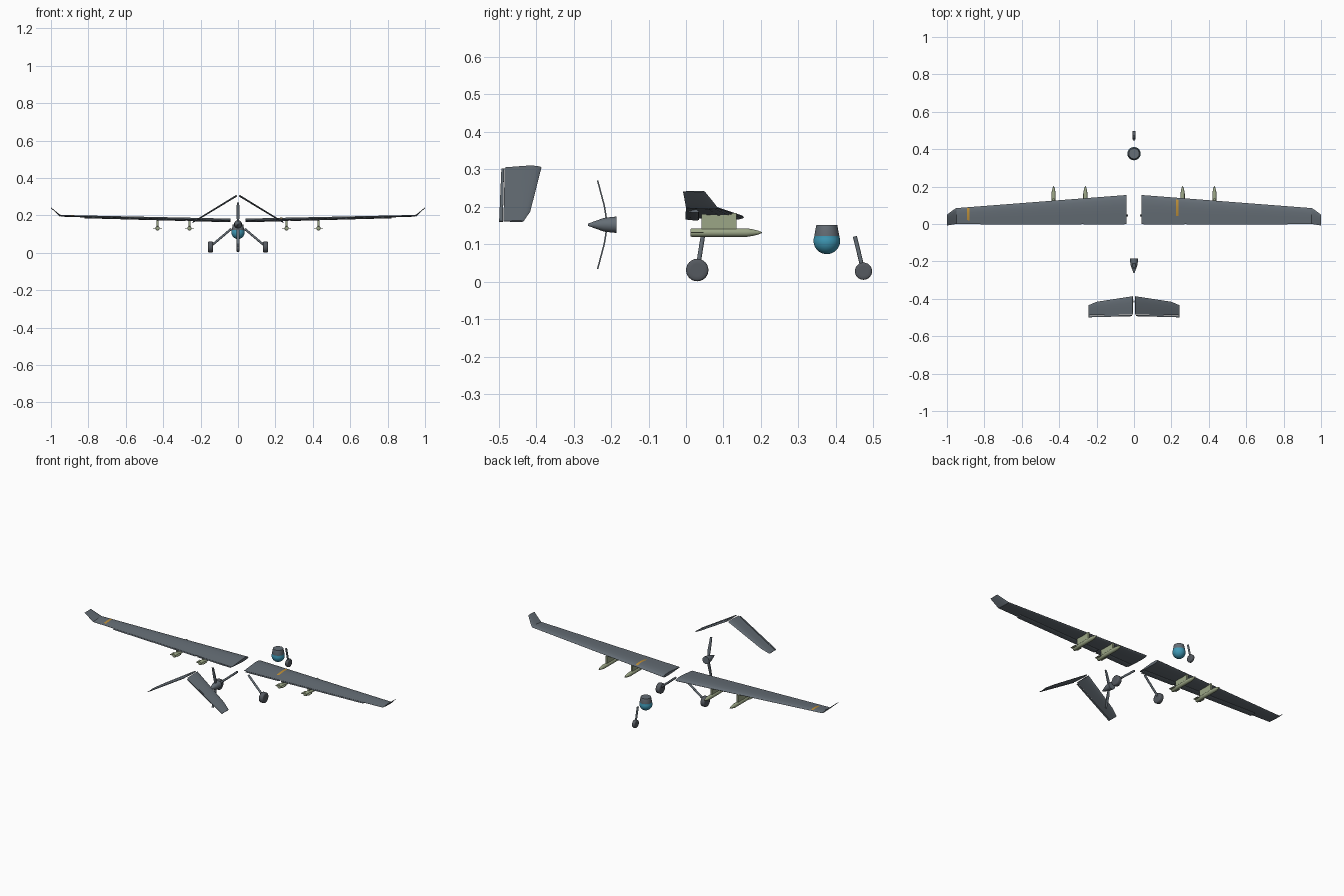
import bpy, bmesh, math
from mathutils import Vector, Matrix

cube = bpy.data.objects.get("Cube")
if cube:
    bpy.data.objects.remove(cube, do_unlink=True)


def material(name, rgb):
    m = bpy.data.materials.new(name)
    m.use_nodes = True
    m.diffuse_color = (*rgb, 1)
    m.node_tree.nodes["Principled BSDF"].inputs["Base Color"].default_value = (*rgb, 1)
    return m


GREY = material("airframe grey", (0.13, 0.155, 0.18))
DARK = material("tyre grey", (0.09, 0.1, 0.115))
OLIVE = material("pale olive", (0.33, 0.38, 0.24))
BLUE = material("lens blue", (0.05, 0.32, 0.47))
ORANGE = material("amber", (0.5, 0.27, 0.04))


def finish(name, bm, mats, mirror=False, angle=35):
    bmesh.ops.recalc_face_normals(bm, faces=bm.faces)
    mesh = bpy.data.meshes.new(name)
    bm.to_mesh(mesh)
    bm.free()
    for m in mats:
        mesh.materials.append(m)
    ob = bpy.data.objects.new(name, mesh)
    bpy.context.collection.objects.link(ob)
    if mirror:
        ob.modifiers.new("Mirror", "MIRROR")
    bpy.ops.object.select_all(action="DESELECT")
    ob.select_set(True)
    bpy.context.view_layer.objects.active = ob
    bpy.ops.object.shade_smooth_by_angle(angle=math.radians(angle))
    return ob


def bridge(bm, rings):
    """Skin closed rings of equal length and cap both ends."""
    n = len(rings[0])
    for a, b in zip(rings, rings[1:]):
        for i in range(n):
            j = (i + 1) % n
            bm.faces.new((a[i], a[j], b[j], b[i]))
    bm.faces.new(rings[0])
    bm.faces.new(rings[-1])


# Chord fraction from the leading edge, height as a share of thickness
FOIL = [(0, 0), (0.04, 0.3), (0.15, 0.52), (0.35, 0.6), (0.65, 0.35), (1, 0.04),
        (1, -0.04), (0.6, -0.28), (0.3, -0.4), (0.1, -0.33), (0.03, -0.2)]
SLAB = [(0, 0.5), (1, 0.5), (1, -0.5), (0, -0.5)]


def panel(name, sections, mat, tilt=(0, 1), foil=FOIL, mirror=True):
    """Loft sections given as x, z, leading y, trailing y, thickness."""
    bm = bmesh.new()
    rings = []
    for x, z, lead, trail, thick in sections:
        rings.append([bm.verts.new((x + h * thick * tilt[0], lead + (trail - lead) * c,
                                    z + h * thick * tilt[1])) for c, h in foil])
    bridge(bm, rings)
    return finish(name, bm, [mat], mirror)


def lathe(name, profile, start, axis, mats, sides=24, mirror=False, rule=None):
    """Revolve (distance, radius) points about an axis from a start point."""
    bm = bmesh.new()
    turn = Vector(axis).to_track_quat("Z", "Y").to_matrix().to_4x4()
    place = Matrix.Translation(start) @ turn
    rings = []
    for d, r in profile:
        rings.append([bm.verts.new(place @ Vector((r * math.cos(t), r * math.sin(t), d)))
                      for t in (2 * math.pi * i / sides for i in range(sides))])
    bridge(bm, rings)
    if rule:
        for f in bm.faces:
            f.material_index = rule(f.calc_center_median())
    return finish(name, bm, mats, mirror)


def rod(name, a, b, radius, mat, mirror=False):
    a, b = Vector(a), Vector(b)
    return lathe(name, [(0, radius), ((b - a).length, radius)], a, b - a, [mat], 12, mirror)


def box(name, lo, hi, mat, mirror=False):
    bm = bmesh.new()
    bmesh.ops.create_cube(bm, size=1)
    for v in bm.verts:
        v.co = [lo[i] if v.co[i] < 0 else hi[i] for i in range(3)]
    return finish(name, bm, [mat], mirror)


def wing_z(x):
    return 0.172 + 0.0275 * (x - 0.04)


def wing_lead(x):
    return 0.155 - 0.077 * (x - 0.04)


# Main wings and upturned tips
panel("wing", [(0.04, wing_z(0.04), 0.155, 0, 0.018),
               (0.95, wing_z(0.95), 0.085, 0, 0.009)], GREY)
panel("winglet", [(0.95, wing_z(0.95), 0.085, 0, 0.009),
                  (0.965, 0.209, 0.076, -0.002, 0.007),
                  (1.0, 0.241, 0.05, -0.008, 0.003)], GREY, tilt=(-0.4, 0.9))

# Drooped trailing edge surfaces below the wing
for label, x0, x1 in (("inner_flap", 0.05, 0.27), ("outer_flap", 0.28, 0.82)):
    panel(label, [(x, wing_z(x) - 0.006, 0.035, -0.002, 0.007) for x in (x0, x1)], GREY)

# Amber wing bands, laid over the upper skin
for label, x, y0, y1 in (("left_band", 0.232, 0.03, 0.13), ("right_band", -0.887, 0.015, 0.085)):
    bm = bmesh.new()
    chord, thick = wing_lead(abs(x)), 0.018 - 0.0099 * (abs(x) - 0.04)
    rows = []
    for c, h in FOIL[1:6]:
        y = min(max(chord * (1 - c), y0), y1)
        rows.append([bm.verts.new((x + s * 0.007, y, wing_z(abs(x)) + h * thick + 0.001))
                     for s in (-1, 1)])
    for a, b in zip(rows, rows[1:]):
        if abs(a[0].co.y - b[0].co.y) > 0.001:
            bm.faces.new((a[0], a[1], b[1], b[0]))
    finish(label, bm, [ORANGE])

# Inverted V tail with separate elevators
TILT = (0.525, 0.85)
panel("tail_fin", [(0.006, 0.305, -0.386, -0.484, 0.010),
                   (0.2, 0.187, -0.416, -0.487, 0.008),
                   (0.243, 0.161, -0.434, -0.488, 0.005)], GREY, TILT)
panel("elevator", [(0.012, 0.301, -0.486, -0.493, 0.003),
                   (0.243, 0.161, -0.489, -0.499, 0.003)], GREY, TILT, SLAB)

# Underwing stores: pylon, body and tail fins
for n, x in (("inner", 0.26), ("outer", 0.43)):
    box(n + "_pylon", (x - 0.005, 0.042, 0.14), (x + 0.005, 0.135, wing_z(x)), OLIVE, True)
    lathe(n + "_store", [(0, 0.01), (0.004, 0.0115), (0.15, 0.0115), (0.165, 0.009),
                         (0.18, 0.0055), (0.191, 0.001)], (x, 0.012, 0.131), (0, 1, 0),
          [OLIVE], 16, True)
    box(n + "_store_fins", (x - 0.024, 0.012, 0.13), (x + 0.024, 0.047, 0.133), OLIVE, True)

# Sensor turret: grey collar on a blue ball
profile = [(-0.0001, 0.024), (0.0, 0.028), (0.029, 0.0335)]
for i in range(11):
    t = math.radians(20 - 11 * i)
    profile.append((0.042 - 0.0355 * math.sin(t), 0.0355 * math.cos(t)))
lathe("sensor_turret", profile, (0, 0.376, 0.151), (0, 0, -1), [GREY, BLUE], 32,
      rule=lambda c: 0 if c.z > 0.122 else 1)


def wheel(name, centre, radius, width, mirror=False):
    w, e = width / 2, width * 0.2
    lathe(name, [(-w, radius * 0.55), (-w, radius - e), (-w + e * 0.4, radius - e * 0.3),
                 (-w + e, radius), (w - e, radius), (w - e * 0.4, radius - e * 0.3),
                 (w, radius - e), (w, radius * 0.55)], centre, (1, 0, 0), [DARK], 24, mirror)


# Landing gear
wheel("main_wheel", (0.147, 0.03, 0.031), 0.03, 0.027, True)
rod("main_strut", (0.036, 0.046, 0.128), (0.14, 0.032, 0.04), 0.006, GREY, True)
wheel("nose_wheel", (0, 0.474, 0.028), 0.023, 0.018)
rod("nose_strut", (0, 0.451, 0.121), (0, 0.472, 0.035), 0.0055, GREY)

# Pusher propeller with swept-back blades
lathe("spinner", [(0, 0.022), (0.03, 0.019), (0.035, 0.018), (0.06, 0.009), (0.077, 0.003)],
      (0, -0.185, 0.152), (0, -1, 0), [GREY], 20)
for name, s in (("upper_blade", 1), ("lower_blade", -1)):
    bm = bmesh.new()
    rings = []
    for y, h, w in ((-0.212, 0.012, 0.005), (-0.218, 0.05, 0.009), (-0.236, 0.118, 0.006)):
        rings.append([bm.verts.new((a * w, y + b * 0.002, 0.152 + s * h))
                      for a, b in ((-1, -1), (1, -1), (1, 1), (-1, 1))])
    bridge(bm, rings)
    finish(name, bm, [GREY])
